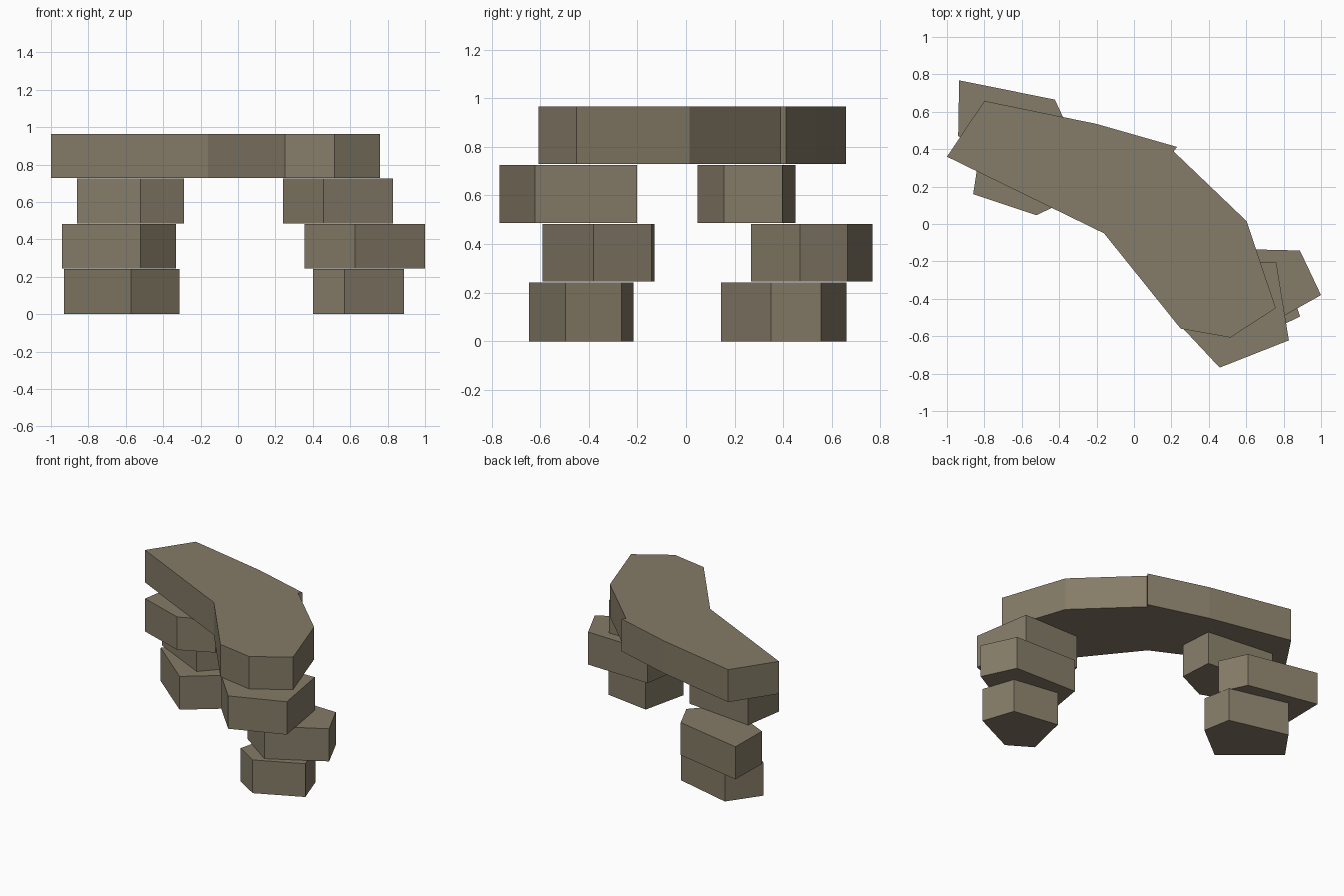
import bpy, bmesh

if "Cube" in bpy.data.objects:
    bpy.data.objects.remove(bpy.data.objects["Cube"])

# One weathered stone colour for every slab
stone = bpy.data.materials.new("weathered_stone")
stone.diffuse_color = (0.235, 0.2, 0.138, 1.0)
stone.use_nodes = True
stone.node_tree.nodes["Principled BSDF"].inputs["Base Color"].default_value = stone.diffuse_color


def slab(name, outline, z0, z1):
    """Flat-faced stone: a plan outline pushed straight up."""
    bm = bmesh.new()
    face = bm.faces.new([bm.verts.new((x, y, z0)) for x, y in outline])
    top = bmesh.ops.extrude_face_region(bm, geom=[face])["geom"]
    bmesh.ops.translate(bm, vec=(0, 0, z1 - z0),
                        verts=[g for g in top if isinstance(g, bmesh.types.BMVert)])
    bmesh.ops.recalc_face_normals(bm, faces=bm.faces)
    mesh = bpy.data.meshes.new(name)
    bm.to_mesh(mesh)
    bm.free()
    mesh.materials.append(stone)
    obj = bpy.data.objects.new(name, mesh)
    bpy.context.collection.objects.link(obj)


# Two pillars of three stacked five-sided stones, listed bottom to top
pillars = {
    "right_pillar": [
        [(0.40, -0.54), (0.57, -0.645), (0.888, -0.495), (0.81, -0.265), (0.475, -0.215)],
        [(0.355, -0.40), (0.625, -0.59), (1.0, -0.38), (0.887, -0.142), (0.40, -0.13)],
        [(0.24, -0.535), (0.458, -0.768), (0.828, -0.622), (0.76, -0.202), (0.32, -0.205)],
    ],
    "left_pillar": [
        [(-0.93, 0.44), (-0.572, 0.145), (-0.312, 0.35), (-0.35, 0.555), (-0.775, 0.66)],
        [(-0.94, 0.47), (-0.52, 0.268), (-0.332, 0.47), (-0.423, 0.665), (-0.935, 0.768)],
        [(-0.86, 0.16), (-0.522, 0.047), (-0.29, 0.157), (-0.306, 0.397), (-0.815, 0.45)],
    ],
}
levels = [(0.0, 0.242), (0.245, 0.482), (0.486, 0.725)]
for pillar, stones in pillars.items():
    for i, (outline, (z0, z1)) in enumerate(zip(stones, levels), 1):
        slab(f"{pillar}_stone_{i}", outline, z0, z1)

# Bent lintel with a small notch on the back edge
slab("lintel", [(-1.0, 0.36), (-0.16, -0.05), (0.25, -0.56), (0.515, -0.607),
                (0.758, -0.45), (0.602, 0.015), (0.212, 0.388), (0.23, 0.412),
                (-0.20, 0.535), (-0.80, 0.658)], 0.729, 0.965)
